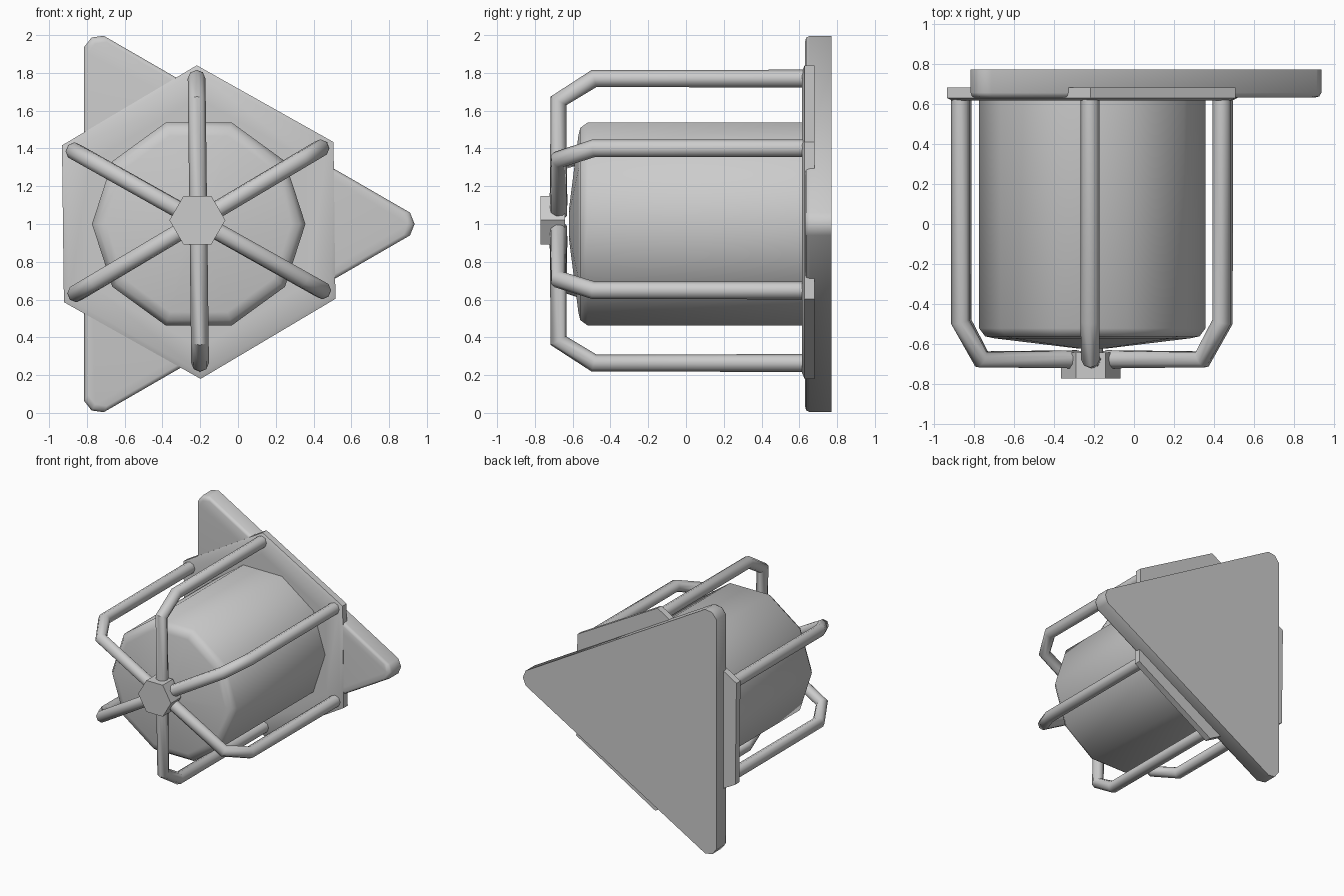
import bpy, bmesh
from math import sin, cos, pi, radians

if "Cube" in bpy.data.objects:
    bpy.data.objects.remove(bpy.data.objects["Cube"])

CX, CZ = -0.208, 1.01       # lamp axis, running along y
TWIST = radians(0.7)


def smooth(obj):
    bpy.ops.object.select_all(action='DESELECT')
    obj.select_set(True)
    bpy.context.view_layer.objects.active = obj
    bpy.ops.object.shade_smooth_by_angle(angle=radians(50))


def ngon(n, start):
    return [(cos(start + 2 * pi * i / n), sin(start + 2 * pi * i / n)) for i in range(n)]


def loft(name, outline, profile, cx=CX, cz=CZ):
    """Stack scaled copies of an x/z outline along y; profile = (scale, y)."""
    bm = bmesh.new()
    rings = [[bm.verts.new((cx + s * u, y, cz + s * v)) for u, v in outline]
             for s, y in profile]
    n = len(outline)
    for a, b in zip(rings, rings[1:]):
        for i in range(n):
            j = (i + 1) % n
            bm.faces.new((a[i], a[j], b[j], b[i]))
    bm.faces.new(rings[0])
    bm.faces.new(rings[-1])
    bmesh.ops.recalc_face_normals(bm, faces=bm.faces)
    me = bpy.data.meshes.new(name)
    bm.to_mesh(me)
    bm.free()
    obj = bpy.data.objects.new(name, me)
    bpy.context.collection.objects.link(obj)
    smooth(obj)
    return obj


# Triangular wall plate with rounded corners and a softened front edge
R = 1.22
tri = []
for k in range(3):
    a = 2 * pi * k / 3
    for d, w in ((0.104, -0.06), (0.08, 0), (0.104, 0.06)):
        u = R - d
        tri.append((u * cos(a) - w * sin(a), u * sin(a) + w * cos(a)))
loft("wall_plate", tri, [(0.967, 0.63), (0.99, 0.636), (1, 0.655), (1, 0.77)],
     cx=-0.205, cz=1.0)

# Hexagonal mounting flange
loft("mounting_flange", ngon(6, pi / 2 + TWIST),
     [(0.66, 0.615), (0.80, 0.615), (0.83, 0.628), (0.83, 0.68)])

# Ten-sided lamp glass with a shallow domed front
loft("lamp_glass", ngon(10, 0),
     [(0.08, -0.62), (0.49, -0.57), (0.535, -0.56), (0.565, -0.52), (0.565, 0.64)],
     cz=1.0)

# Hexagonal hub of the cage
loft("cage_hub", ngon(6, 0), [(0.148, -0.77), (0.148, -0.64)], cx=-0.215, cz=1.02)

# Six bent guard rods
for k in range(6):
    a = pi / 2 + TWIST + k * pi / 3
    cu = bpy.data.curves.new(f"cage_rod_{k + 1}", 'CURVE')
    cu.dimensions = '3D'
    cu.bevel_depth = 0.047
    cu.bevel_resolution = 2
    cu.use_fill_caps = True
    sp = cu.splines.new('POLY')
    path = [(0.753, 0.64), (0.753, -0.487), (0.635, -0.675), (0.08, -0.675)]
    sp.points.add(len(path) - 1)
    for p, (r, y) in zip(sp.points, path):
        p.co = (-0.21 + r * cos(a), y, 1.017 + r * sin(a), 1)
    rod = bpy.data.objects.new(cu.name, cu)
    bpy.context.collection.objects.link(rod)
    bpy.ops.object.select_all(action='DESELECT')
    rod.select_set(True)
    bpy.context.view_layer.objects.active = rod
    bpy.ops.object.convert(target='MESH')
    smooth(bpy.context.view_layer.objects.active)
